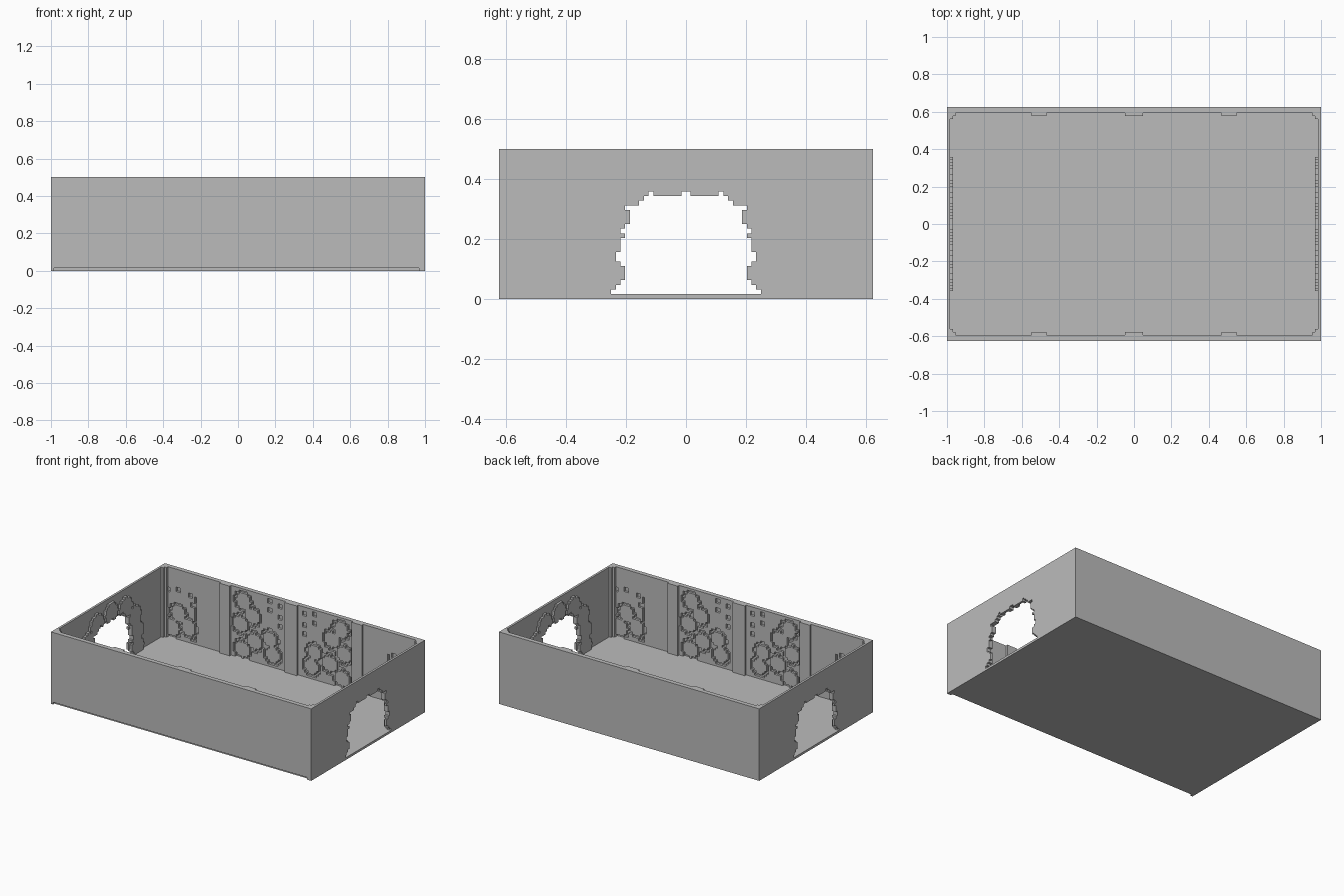
import bpy, bmesh, math
from mathutils import Vector

if "Cube" in bpy.data.objects:
    bpy.data.objects.remove(bpy.data.objects["Cube"], do_unlink=True)

U = 1 / 64                      # one building block
HX, HY, TOP = 64, 40, 32        # half length, half width, height in blocks

stone = bpy.data.materials.new("grey_stone")
stone.diffuse_color = (0.5, 0.5, 0.5, 1)
stone.use_nodes = True
stone.node_tree.nodes["Principled BSDF"].inputs["Base Color"].default_value = (0.5, 0.5, 0.5, 1)


def finish(name, bm):
    mesh = bpy.data.meshes.new(name)
    bm.to_mesh(mesh)
    bm.free()
    mesh.materials.append(stone)
    obj = bpy.data.objects.new(name, mesh)
    bpy.context.collection.objects.link(obj)


def box(name, x0, x1, y0, y1, z0, z1):
    bm = bmesh.new()
    bmesh.ops.create_cube(bm, size=1)
    for v in bm.verts:
        v.co = Vector(((x1 if v.co.x > 0 else x0), (y1 if v.co.y > 0 else y0),
                       (z1 if v.co.z > 0 else z0))) * U
    bmesh.ops.recalc_face_normals(bm, faces=bm.faces)
    finish(name, bm)


def relief(name, cells, place, d0, d1):
    """Solid slab of square cells (u, v) between depths d0 and d1."""
    bm = bmesh.new()

    def quad(points, outward):
        f = bm.faces.new([bm.verts.new(place(*p) * U) for p in points])
        f.normal_update()
        if f.normal.dot(place(*outward)) < 0:
            f.normal_flip()

    for u, v in cells:
        for d, n in ((d0, -1), (d1, 1)):
            quad([(u, v, d), (u + 1, v, d), (u + 1, v + 1, d), (u, v + 1, d)], (0, 0, n))
        for n in (-1, 1):
            if (u + n, v) not in cells:
                e = u + (n > 0)
                quad([(e, v, d0), (e, v + 1, d0), (e, v + 1, d1), (e, v, d1)], (n, 0, 0))
            if (u, v + n) not in cells:
                e = v + (n > 0)
                quad([(u, e, d0), (u + 1, e, d0), (u + 1, e, d1), (u, e, d1)], (0, n, 0))
    bmesh.ops.remove_doubles(bm, verts=bm.verts, dist=U / 10)
    bmesh.ops.dissolve_limit(bm, angle_limit=0.01, verts=bm.verts, edges=bm.edges)
    finish(name, bm)


def distance(u, v, c):
    return math.hypot(u + 0.5 - c[0], v + 0.5 - c[1])


# Floor, with a shallow groove under the front edge
box("floor", -HX, HX, -HY + 1, HY, 0, 1)
box("front_foot_right", -HX, -HX + 1, -HY, -HY + 1, 0, 1)
box("front_foot_left", HX - 2, HX, -HY, -HY + 1, 0, 1)

# Side panel pattern: round stones ringed by grooves, plus small chips
side_stones = [(24, 26.5), (19.5, 21), (25.5, 16), (18.5, 10), (11, 13), (24.5, 5),
               (9.5, 6.5), (56, 12.5), (51, 7.5), (59, 5.5)]
chips = [(10, 29), (5, 28), (10, 25), (5, 23), (5, 19), (60, 21), (55, 22), (49, 21)]


def carved(u, v):
    a = u if u >= 0 else -1 - u
    if 30 <= a < 35 or a < 3:
        return False
    if any(a in (c, c + 1) and v in (r, r + 1) for c, r in chips):
        return True
    if a == 47 and 2 <= v <= 21 or a in (48, 49) and v in (2, 17, 18):
        return True
    near = min(distance(a, v, c) for c in side_stones)
    return 3.5 < near < 4.7


panel = {(u, v) for u in range(-HX + 1, HX - 1) for v in range(1, TOP) if not carved(u, v)}

# Archway half widths, listed upward from the floor
arch = [16, 15, 14, 13, 13, 13, 14, 15, 15, 14, 14, 14, 13, 14, 13, 12, 12, 12, 13, 10, 9]


def in_arch(u, v):
    a = u if u >= 0 else -1 - u
    if v == len(arch) + 1:
        return a in (0, 7)
    return 1 <= v <= len(arch) and a < arch[v - 1]


end_cells = {(u, v) for u in range(-HY + 1, HY - 1) for v in range(1, TOP) if not in_arch(u, v)}
arch_stones = [(0, 25.5), (10, 24), (16, 18), (17.5, 10.5), (18, 3.5)]
surround = {(u, v) for u, v in end_cells
            if min(distance(abs(u + 0.5) - 0.5, v, c) for c in arch_stones) < 4.6}

for s, side, end in ((1, "back", "left"), (-1, "front", "right")):
    # Long walls, carved inner panels and pilasters
    ya, yb = sorted((s * (HY - 1), s * HY))
    box(side + "_wall", -HX, HX, ya, yb, 1, TOP)
    relief(side + "_carved_panel", panel, lambda u, v, d: Vector((u, s * d, v)), HY - 2, HY - 1)
    ya, yb = sorted((s * (HY - 3), s * (HY - 2)))
    for i, (x0, x1) in enumerate(((-35, -30), (-3, 3), (30, 35))):
        box(f"{side}_pilaster_{i + 1}", x0, x1, ya, yb, 1, TOP)

    # End walls with the ragged archway and its stone surround
    across = lambda u, v, d: Vector((s * d, u, v))
    relief(end + "_end_wall", end_cells, across, HX - 1, HX)
    relief(end + "_arch_stones", surround, across, HX - 2, HX - 1)

    # Stepped corner columns
    for t, corner in ((1, "left"), (-1, "right")):
        steps = {(a, b) for a, b in ((0, 0), (1, 0), (0, 1))}
        relief(f"{side}_{corner}_corner_column", steps,
               lambda u, v, d: Vector((t * (HX - 1 - u), s * (HY - 2 - v), d)), 1, TOP)
